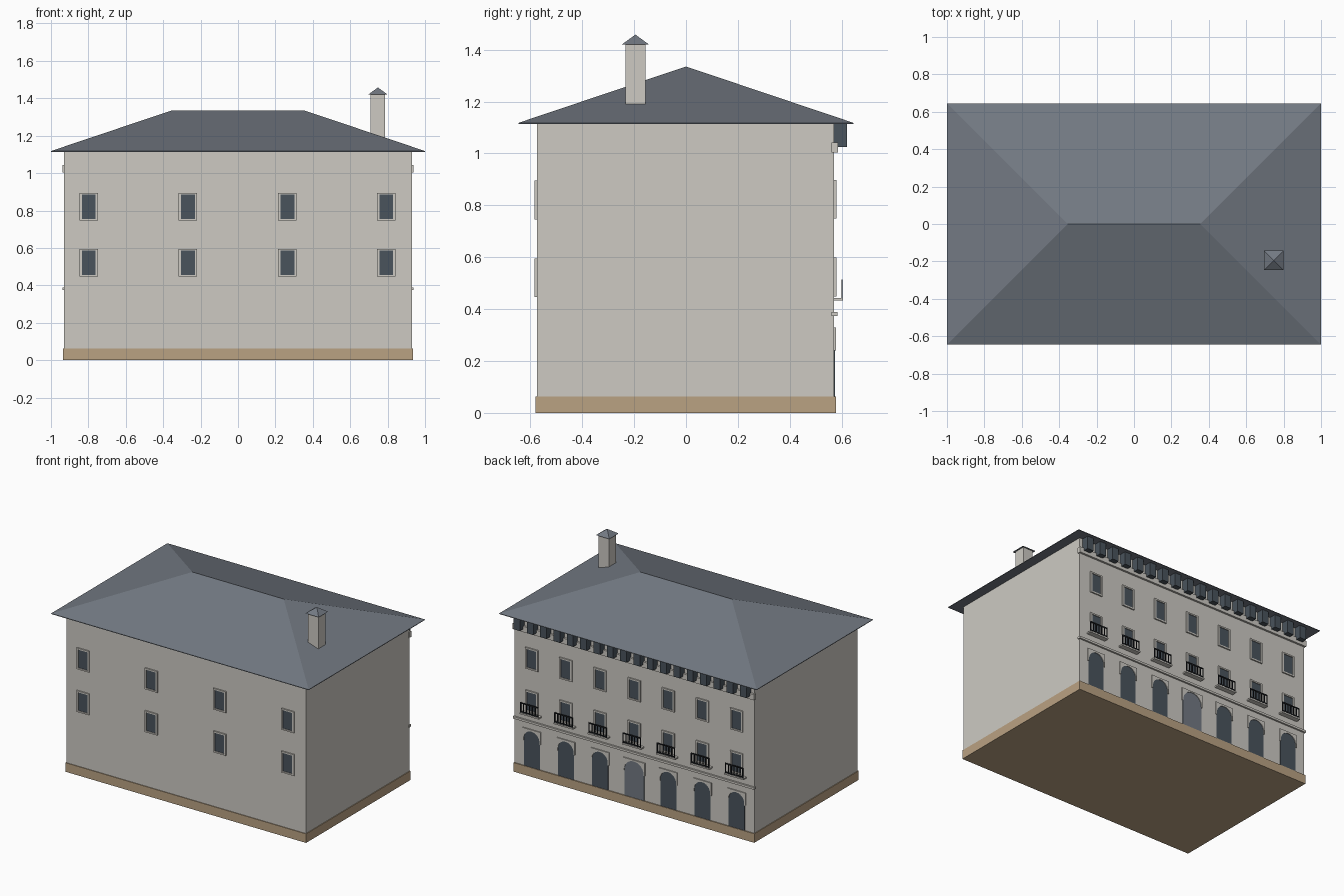
import bpy, bmesh, math
from mathutils import Matrix, Vector

cube = bpy.data.objects.get("Cube")
if cube:
    bpy.data.objects.remove(cube, do_unlink=True)


def material(name, rgb):
    m = bpy.data.materials.new(name)
    m.use_nodes = True
    m.diffuse_color = (*rgb, 1)
    bsdf = next(n for n in m.node_tree.nodes if n.type == 'BSDF_PRINCIPLED')
    bsdf.inputs["Base Color"].default_value = (*rgb, 1)
    return m


STONE = material("pale stone", (0.61, 0.59, 0.545))
TAN = material("tan plinth", (0.49, 0.36, 0.225))
SLATE = material("slate", (0.17, 0.192, 0.225))
GLASS = material("dark glass", (0.068, 0.087, 0.107))
IRON = material("black iron", (0.012, 0.014, 0.017))


def box(bm, x, y, z):
    """Box between the given (low, high) ranges."""
    centre = Vector([(a + b) / 2 for a, b in (x, y, z)])
    size = [b - a for a, b in (x, y, z)]
    bmesh.ops.create_cube(bm, size=1, matrix=Matrix.Translation(centre) @ Matrix.Diagonal((*size, 1)))


def extrude_y(bm, outline, y0, y1):
    """Solid from an (x, z) outline, extruded along y."""
    face = bm.faces.new([bm.verts.new((x, y0, z)) for x, z in outline])
    grown = bmesh.ops.extrude_face_region(bm, geom=[face])["geom"]
    verts = [v for v in grown if isinstance(v, bmesh.types.BMVert)]
    bmesh.ops.translate(bm, vec=(0, y1 - y0, 0), verts=verts)


def finish(name, bm, mat):
    bmesh.ops.recalc_face_normals(bm, faces=bm.faces)
    me = bpy.data.meshes.new(name)
    bm.to_mesh(me)
    bm.free()
    me.materials.append(mat)
    ob = bpy.data.objects.new(name, me)
    bpy.context.collection.objects.link(ob)
    return ob


def build(name, mat, boxes):
    bm = bmesh.new()
    for b in boxes:
        box(bm, *b)
    return finish(name, bm, mat)


def around(c, half):
    return (c - half, c + half)


def arc(cx, spring, r, steps=12):
    """Half circle from right to left."""
    return [(cx + r * math.cos(math.pi * i / steps), spring + r * math.sin(math.pi * i / steps))
            for i in range(steps + 1)]


FRONT, BACK = -0.575, 0.571
COLUMNS = [k * 0.265 for k in range(-3, 4)]

# Main masses
build("walls", STONE, [((-0.93, 0.93), (FRONT, BACK), (0.03, 1.118))])
build("plinth", TAN, [((-0.935, 0.935), (-0.58, 0.578), (0, 0.063))])

# Hipped roof with a thin eave
bm = bmesh.new()
eave = [(-1, -0.645), (1, -0.645), (1, 0.645), (-1, 0.645)]
low = [bm.verts.new((x, y, 1.114)) for x, y in eave]
mid = [bm.verts.new((x, y, 1.118)) for x, y in eave]
west, east = bm.verts.new((-0.355, 0, 1.335)), bm.verts.new((0.355, 0, 1.335))
bm.faces.new(low)
for i in range(4):
    j = (i + 1) % 4
    bm.faces.new((low[i], low[j], mid[j], mid[i]))
bm.faces.new((mid[0], mid[1], east, west))
bm.faces.new((mid[1], mid[2], east))
bm.faces.new((mid[2], mid[3], west, east))
bm.faces.new((mid[3], mid[0], west))
finish("roof", bm, SLATE)

# Chimney with a pyramid cap
CX, CY = 0.748, -0.195
build("chimney", STONE, [(around(CX, 0.039), around(CY, 0.039), (1.15, 1.421))])
bm = bmesh.new()
bmesh.ops.create_cone(bm, cap_ends=True, segments=4, radius1=0.052 * math.sqrt(2), radius2=0, depth=0.038,
                      matrix=Matrix.Translation((CX, CY, 1.439)) @ Matrix.Rotation(math.pi / 4, 4, 'Z'))
finish("chimney_cap", bm, SLATE)


# Rectangular windows: a glass plate inside a stone surround
def windows(side, wall, out, xs, sills):
    def depth(a, b):
        return tuple(sorted((wall + out * a, wall + out * b)))
    panes, frames = [], []
    for x in xs:
        for z in sills:
            panes.append((around(x, 0.038), depth(-0.005, 0.003), (z + 0.01, z + 0.14)))
            d = depth(-0.005, 0.009)
            for s in (-1, 1):
                frames.append((around(x + s * 0.043, 0.006), d, (z, z + 0.149)))
            for zz in (z, z + 0.139):
                frames.append((around(x, 0.049), d, (zz, zz + 0.01)))
    build(side + "_window_glass", GLASS, panes)
    build(side + "_window_frames", STONE, frames)


windows("front", FRONT, -1, (-0.798, -0.268, 0.264, 0.793), (0.446, 0.746))
windows("back", BACK, 1, COLUMNS, (0.449, 0.749))

# Ground floor arches with raised spandrels, and the central door
arches, door, spandrels = bmesh.new(), bmesh.new(), bmesh.new()
for x in COLUMNS:
    middle = abs(x) < 0.01
    r, spring = (0.076, 0.245) if middle else (0.062, 0.255)
    curve = arc(x, spring, r)
    opening = [(x - r, 0.06), (x + r, 0.06)] + curve
    extrude_y(door if middle else arches, opening, BACK - 0.005, BACK + 0.003)
    w = r + 0.008
    surround = [(x + r, 0.24)] + curve + [(x - r, 0.24), (x - w, 0.24), (x - w, 0.329),
                                          (x + w, 0.329), (x + w, 0.24)]
    extrude_y(spandrels, surround, BACK - 0.005, BACK + 0.007)
finish("arched_windows", arches, GLASS)
finish("door", door, SLATE)
finish("arch_spandrels", spandrels, STONE)

# String course and cornice
build("string_course", STONE, [((-0.937, 0.937), (BACK - 0.01, 0.583), (0.374, 0.389))])
build("cornice", STONE, [((-0.937, 0.937), (BACK - 0.01, 0.585), (1.003, 1.043))])

# Eave brackets
build("eave_brackets", GLASS,
      [(around((i - 8.5) * 0.1035, 0.025), (BACK - 0.005, 0.621), (1.024, 1.116)) for i in range(18)])

# Balconies: stone slab and iron railing
build("balcony_slabs", STONE,
      [(around(x, 0.074), (BACK - 0.005, 0.606), (0.433, 0.443)) for x in COLUMNS])
rails = []
for x in COLUMNS:
    for z in (0.45, 0.511):
        rails.append((around(x, 0.07), (0.599, 0.604), around(z, 0.004)))
    for k in range(-3, 4):
        rails.append((around(x + k * 0.0225, 0.0028), (0.599, 0.604), (0.44, 0.513)))
build("balcony_railings", IRON, rails)
